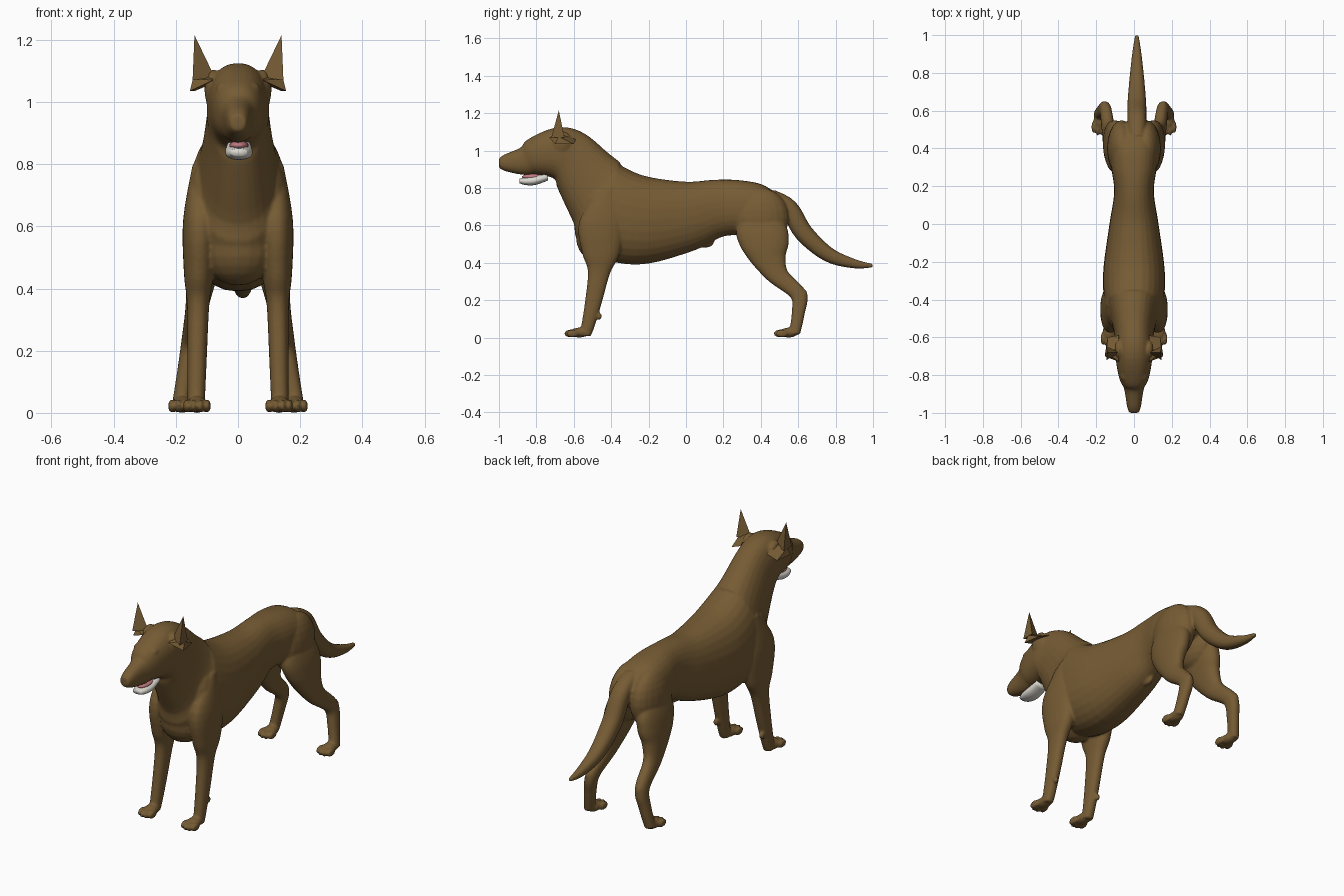
import bpy
import bmesh
from math import sin, cos, pi, copysign
from mathutils import Vector, Matrix

cube = bpy.data.objects.get("Cube")
if cube:
    bpy.data.objects.remove(cube, do_unlink=True)

UP = Vector((0, 0, 1))
BACK = Vector((0, 1, 0))
NONE = Vector((0, 0, 0))


def material(name, red, green, blue):
    colour = (red, green, blue, 1)
    mat = bpy.data.materials.new(name)
    mat.use_nodes = True
    mat.diffuse_color = colour
    mat.node_tree.nodes["Principled BSDF"].inputs["Base Color"].default_value = colour
    return mat


coat = material("brown coat", .18, .105, .034)
ivory = material("ivory teeth", .7, .68, .62)
pink = material("pink tongue", .55, .2, .22)


def finish(name, bm, mat, smooth=True):
    """Turn the working mesh into a named object of one colour."""
    bmesh.ops.recalc_face_normals(bm, faces=bm.faces)
    mesh = bpy.data.meshes.new(name)
    bm.to_mesh(mesh)
    bm.free()
    mesh.materials.append(mat)
    for face in mesh.polygons:
        face.use_smooth = smooth
    obj = bpy.data.objects.new(name, mesh)
    bpy.context.collection.objects.link(obj)
    return obj


def spline(before, start, end, after, t):
    """Smooth curve from start to end, with slopes taken from the neighbours."""
    slope_in, slope_out = (end - before) / 2, (after - start) / 2
    blend = t * t * (3 - 2 * t)
    rest = 1 - t
    return start.lerp(end, blend) + slope_in * t * rest * rest - slope_out * t * t * rest


def resample(stations, steps=5):
    points = [Vector(station) for station in stations]
    padded = [points[0]] + points + [points[-1]]
    samples = [spline(*padded[i:i + 4], k / steps)
               for i in range(len(points) - 1) for k in range(steps)]
    return samples + [points[-1]]


def superround(value, power=.88):
    return copysign(abs(value) ** power, value)


def tube(bm, stations, width, centre_x, lean=NONE, sides=28):
    """Skin along stations that begin with y, z, radius; width(station) and
    centre_x(z) are rules. Rings stand across the path, turned towards lean."""
    samples = resample(stations)
    rings = []
    for i, sample in enumerate(samples):
        y, z, radius = sample[:3]
        ahead = samples[min(i + 1, len(samples) - 1)] - samples[max(i - 1, 0)]
        across = Vector((0, -ahead[1], ahead[0])).normalized()
        axis = (across + lean).normalized() * radius
        centre = Vector((centre_x(z), y, z))
        ring = []
        for k in range(sides):
            angle = 2 * pi * k / sides
            offset = axis * superround(sin(angle))
            offset.x = width(sample) * superround(cos(angle))
            ring.append(bm.verts.new(centre + offset))
        rings.append(ring)
    for first, second in zip(rings, rings[1:]):
        for k in range(sides):
            n = (k + 1) % sides
            bm.faces.new((first[k], first[n], second[n], second[k]))
    bm.faces.new(rings[0])
    bm.faces.new(rings[-1])


def ball(bm, centre, radii):
    place = Matrix.Translation(centre) @ Matrix.Diagonal((*radii, 1))
    bmesh.ops.create_uvsphere(bm, u_segments=20, v_segments=12, radius=1, matrix=place)


def paw(bm, x, y):
    """Pad with four toes, the middle two reaching further forward."""
    ball(bm, (x, y - .03, .027), (.034, .05, .027))
    for place in (-1.5, -.5, .5, 1.5):
        reach = .085 - abs(place) * .012
        ball(bm, (x + place * .022, y - reach, .022), (.012, .034, .022))


def ear_piece(name, side, points):
    bm = bmesh.new()
    for x, y, z in points:
        bm.verts.new((side * x, y, z))
    bmesh.ops.convex_hull(bm, input=bm.verts)
    finish(name, bm, coat, False)


# Centre lines with radii: nose to rump (with half widths), tail, limbs from top to ankle
trunk = [(-1, .934, .025, .025), (-.965, .935, .046, .037), (-.87, .945, .076, .053),
         (-.81, .972, .102, .08), (-.69, .985, .14, .1), (-.61, .935, .17, .1),
         (-.5, .79, .21, .122), (-.43, .69, .25, .155), (-.25, .63, .24, .163),
         (0, .645, .19, .13), (.17, .69, .155, .105), (.3, .695, .145, .12),
         (.42, .685, .125, .12), (.53, .67, .05, .07)]
tail = [(.45, .75, .045), (.55, .69, .05), (.63, .56, .05),
        (.76, .445, .04), (.9, .395, .025), (1, .385, .01)]
front_leg = [(-.41, .8, .03), (-.45, .62, .12), (-.455, .45, .1), (-.465, .35, .06),
             (-.495, .19, .045), (-.525, .06, .035), (-.54, .01, .03)]
hind_leg = [(.38, .75, .03), (.4, .6, .13), (.42, .5, .13), (.44, .42, .095),
            (.49, .33, .06), (.6, .23, .045), (.6, .13, .035), (.58, .02, .03)]


def limb_width(station):
    return .018 + station[2] * .3


bm = bmesh.new()
tube(bm, trunk, lambda station: station[3], lambda z: 0, UP)
tube(bm, tail, lambda station: station[2], lambda z: .015)
ball(bm, (0, -.48, .535), (.125, .108, .125))                  # breast
ball(bm, (0, .105, .51), (.02, .045, .03))                     # belly sheath
for side in (-1, 1):
    tube(bm, front_leg, limb_width, lambda z: side * (.135 - z * .02), BACK)
    tube(bm, hind_leg, limb_width, lambda z: side * (.19 - z * .17), BACK)
    ball(bm, (side * .065, .4, .64), (.078, .15, .16))         # hip
    ball(bm, (side * .09, -.43, .66), (.075, .12, .17))        # shoulder
    ball(bm, (side * .155, .63, .225), (.02, .02, .035))       # hock point
    paw(bm, side * .132, -.54)
    paw(bm, side * .18, .58)
    ball(bm, (side * .14, -.465, .115), (.014, .016, .02))     # dewclaw pad
    ball(bm, (side * .042, -.8, 1.04), (.03, .035, .025))      # brow
    ball(bm, (side * .08, -.665, 1.04), (.028, .055, .065))    # ear root
body = finish("dog_body", bm, coat)

# Blend the overlapping parts into one skin
blend = body.modifiers.new("blend", "REMESH")
blend.mode = "VOXEL"
blend.voxel_size = .006
blend.use_smooth_shade = True
relax = body.modifiers.new("relax", "SMOOTH")
relax.factor = .5
relax.iterations = 8

# Upright ear points, each with a folded flap below
for side, label in ((1, "left"), (-1, "right")):
    ear_piece(label + "_ear_point", side, [
        (.14, -.68, 1.215), (.075, -.68, 1.08), (.146, -.72, 1.07), (.146, -.65, 1.07)])
    ear_piece(label + "_ear_flap", side, [
        (.08, -.73, 1.07), (.155, -.7, 1.035), (.145, -.68, 1.075), (.14, -.6, 1.035),
        (.08, -.59, 1.06), (.09, -.66, 1.09)])

# Open lower jaw and tongue
bm = bmesh.new()
tube(bm, [(-.89, .838, .012), (-.86, .836, .02), (-.81, .84, .024), (-.74, .86, .02)],
     lambda station: .008 + station[2] * 1.5, lambda z: .003, UP)
finish("lower_jaw", bm, ivory)

bm = bmesh.new()
ball(bm, (.003, -.815, .86), (.031, .062, .016))
finish("tongue", bm, pink)
